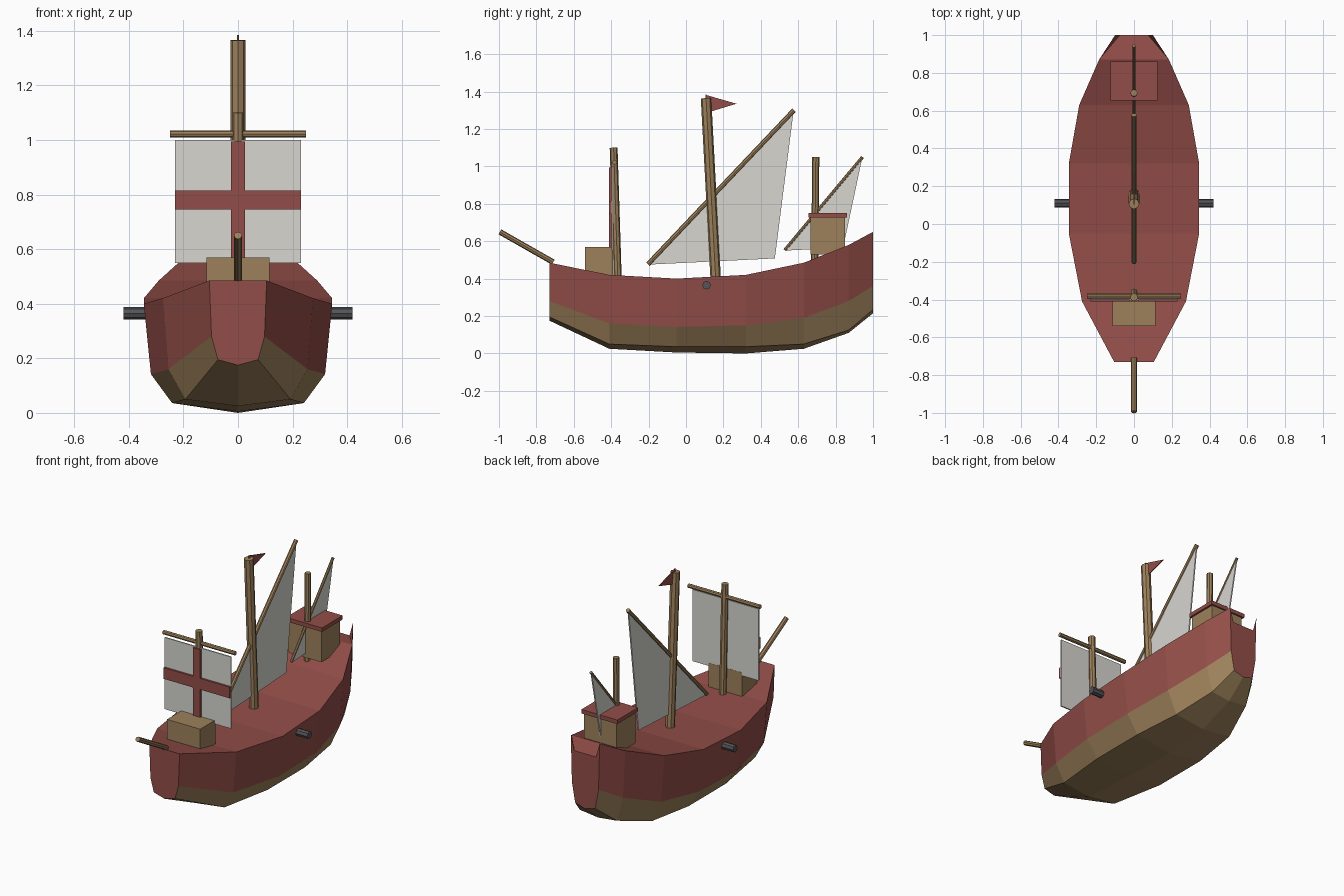
import bpy, bmesh
from mathutils import Vector

if "Cube" in bpy.data.objects:
    bpy.data.objects.remove(bpy.data.objects["Cube"])


def material(name, rgb):
    m = bpy.data.materials.new(name)
    m.diffuse_color = (*rgb, 1)
    m.use_nodes = True
    m.node_tree.nodes["Principled BSDF"].inputs["Base Color"].default_value = m.diffuse_color
    return m


RED = material("red_paint", (0.29, 0.075, 0.065))
WOOD = material("wood", (0.34, 0.22, 0.105))
CLOTH = material("sailcloth", (0.68, 0.67, 0.63))
IRON = material("iron", (0.09, 0.09, 0.10))


def finish(bm, name, *mats):
    bmesh.ops.recalc_face_normals(bm, faces=bm.faces[:])
    me = bpy.data.meshes.new(name)
    bm.to_mesh(me)
    bm.free()
    for m in mats:
        me.materials.append(m)
    ob = bpy.data.objects.new(name, me)
    bpy.context.collection.objects.link(ob)
    return ob


def box(name, lo, hi, mat):
    bm = bmesh.new()
    bmesh.ops.create_cube(bm, size=1)
    for v in bm.verts:
        v.co = [(a + b) / 2 + c * (b - a) for a, b, c in zip(lo, hi, v.co)]
    return finish(bm, name, mat)


def pole(name, a, b, r, mat=WOOD, sides=8):
    a, b = Vector(a), Vector(b)
    bm = bmesh.new()
    bmesh.ops.create_cone(bm, cap_ends=True, segments=sides, radius1=r, radius2=r, depth=(b - a).length)
    ob = finish(bm, name, mat)
    ob.location = (a + b) / 2
    ob.rotation_mode = 'QUATERNION'
    ob.rotation_quaternion = (b - a).to_track_quat('Z', 'Y')
    return ob


def sheet(name, pts, mat, t=0.004):
    # thin panel in the centre plane, outlined in (y, z)
    bm = bmesh.new()
    sides = [[bm.verts.new((x, y, z)) for y, z in pts] for x in (-t, t)]
    n = len(pts)
    for s in sides:
        bm.faces.new(s)
    for i in range(n):
        j = (i + 1) % n
        bm.faces.new((sides[0][i], sides[0][j], sides[1][j], sides[1][i]))
    return finish(bm, name, mat)


# Hull stations: y, half width, sheer z, paint line z, bilge z, keel z
stations = [
    (-0.73, 0.105, 0.485, 0.28, 0.195, 0.175),
    (-0.41, 0.275, 0.42, 0.16, 0.05, 0.025),
    (-0.05, 0.345, 0.40, 0.142, 0.036, 0.005),
    (0.32, 0.345, 0.42, 0.15, 0.036, 0.0),
    (0.63, 0.29, 0.485, 0.19, 0.05, 0.025),
    (0.87, 0.185, 0.58, 0.28, 0.125, 0.11),
    (1.00, 0.10, 0.65, 0.36, 0.235, 0.215),
]
bm = bmesh.new()
rings = []
for k, (y, w, sheer, paint, bilge, keel) in enumerate(stations):
    # the deck edge dips below the sheer only at the stern
    deck = (0.075, 0.56) if k == len(stations) - 1 else (w, sheer)
    half = [deck, (w, sheer), (w * 0.925, paint), (w * 0.70, bilge)]
    prof = half + [(0, keel)] + [(-x, z) for x, z in reversed(half)]
    rings.append([bm.verts.new((x, y, z)) for x, z in prof])
for a, b in zip(rings, rings[1:]):
    for i in range(9):
        j = (i + 1) % 9
        f = bm.faces.new((a[i], a[j], b[j], b[i]))
        f.material_index = 1 if 2 <= i <= 5 else 0
bm.faces.new(rings[0][1:8])
bm.faces.new(rings[-1])
bmesh.ops.remove_doubles(bm, verts=bm.verts[:], dist=0.0005)
finish(bm, "hull", RED, WOOD)

# Masts, bowsprit and spars
pole("fore_mast", (0, -0.365, 0.41), (0, -0.387, 1.10), 0.021)
pole("main_mast", (0, 0.158, 0.41), (0, 0.107, 1.365), 0.028)
pole("mizzen_mast", (0, 0.688, 0.50), (0, 0.694, 1.05), 0.019)
pole("bowsprit", (0, -0.995, 0.65), (0, -0.71, 0.488), 0.015)
pole("fore_yard", (-0.25, -0.382, 1.022), (0.25, -0.382, 1.022), 0.013)
pole("main_spar", (0, -0.203, 0.477), (0, 0.577, 1.30), 0.013)
pole("mizzen_spar", (0, 0.528, 0.552), (0, 0.944, 1.05), 0.009)

# Sails, with a raised cross on the front one
sheet("main_sail", [(-0.20, 0.475), (0.575, 1.295), (0.475, 0.508)], CLOTH)
sheet("mizzen_sail", [(0.53, 0.55), (0.942, 1.045), (0.84, 0.565)], CLOTH)
box("fore_sail", (-0.23, -0.399, 0.55), (0.23, -0.391, 1.0), CLOTH)
box("cross_upright", (-0.025, -0.411, 0.55), (0.025, -0.397, 0.995), RED)
box("cross_bar", (-0.23, -0.411, 0.745), (0.23, -0.397, 0.815), RED)

# Pennant and its small pole
pole("pennant_pole", (0, 0.11, 1.35), (0, 0.107, 1.385), 0.003)
sheet("pennant", [(0.107, 1.382), (0.27, 1.335), (0.122, 1.29)], RED, 0.003)

# Deck boxes
box("fore_box", (-0.115, -0.54, 0.42), (0.115, -0.39, 0.57), WOOD)
box("stern_cabin", (-0.113, 0.665, 0.53), (0.113, 0.85, 0.735), WOOD)
box("cabin_roof", (-0.125, 0.655, 0.727), (0.125, 0.86, 0.752), RED)

# Guns, one on each side
for side, s in (("left", -1), ("right", 1)):
    pole(side + "_cannon", (s * 0.28, 0.11, 0.365), (s * 0.42, 0.11, 0.365), 0.023, IRON)
